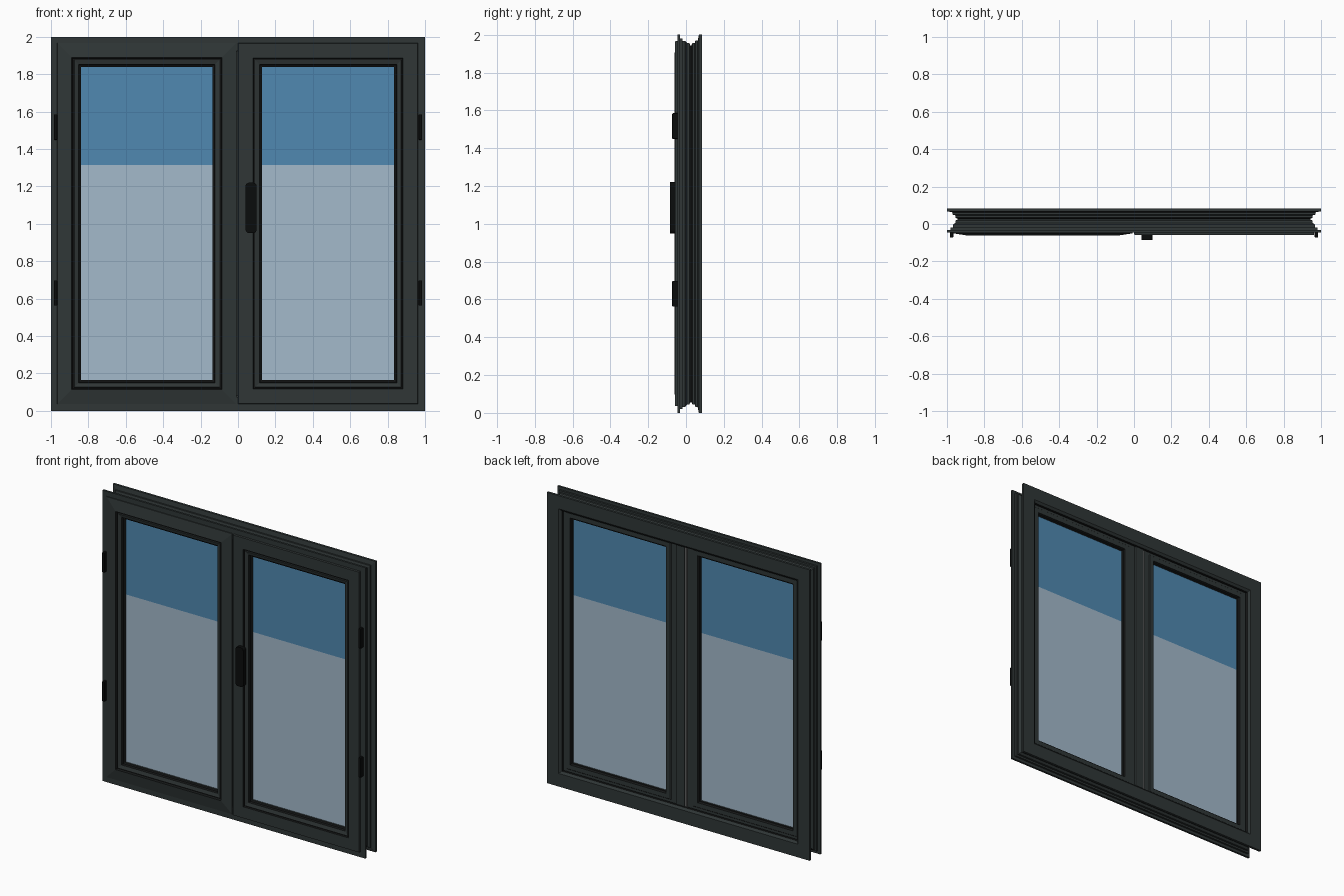
import bpy
import bmesh

if "Cube" in bpy.data.objects:
    bpy.data.objects.remove(bpy.data.objects["Cube"], do_unlink=True)


def material(name, r, g, b):
    m = bpy.data.materials.new(name)
    m.use_nodes = True
    m.diffuse_color = (r, g, b, 1)
    bsdf = m.node_tree.nodes["Principled BSDF"]
    bsdf.inputs["Base Color"].default_value = (r, g, b, 1)
    bsdf.inputs["Roughness"].default_value = 0.6
    return m


ANTHRACITE = material("anthracite frame", 0.029, 0.037, 0.037)
RUBBER = material("black rubber", 0.008, 0.009, 0.009)
BLACK = material("black hardware", 0.003, 0.0035, 0.0035)
UPPER_BLUE = material("upper blue glass", 0.08, 0.25, 0.44)
PALE = material("pale glass", 0.37, 0.49, 0.60)
GREY = material("grey seal", 0.2, 0.2, 0.2)


def finish(bm, name, mats):
    bmesh.ops.recalc_face_normals(bm, faces=bm.faces[:])
    mesh = bpy.data.meshes.new(name)
    bm.to_mesh(mesh)
    bm.free()
    for m in mats:
        mesh.materials.append(m)
    obj = bpy.data.objects.new(name, mesh)
    bpy.context.collection.objects.link(obj)
    return obj


def mitred_ring(name, x0, x1, z0, z1, profile, dark=()):
    """Sweep a closed (inset, y) profile round a rectangle; dark segments are rubber."""
    bm = bmesh.new()
    loops = []
    for d, y in profile:
        corners = ((x0 + d, z0 + d), (x1 - d, z0 + d), (x1 - d, z1 - d), (x0 + d, z1 - d))
        loops.append([bm.verts.new((x, y, z)) for x, z in corners])
    for i, a in enumerate(loops):
        b = loops[(i + 1) % len(loops)]
        for k in range(4):
            n = (k + 1) % 4
            f = bm.faces.new((a[k], a[n], b[n], b[k]))
            f.material_index = int(i in dark)
    return finish(bm, name, [ANTHRACITE, RUBBER])


def box(name, x, y, z, mat, round_y=0.0, soft=0.0):
    """Box from (min, max) ranges, optionally rounding the edges along y."""
    bm = bmesh.new()
    bmesh.ops.create_cube(bm, size=1)
    for v in bm.verts:
        v.co = [r[0] if c < 0 else r[1] for c, r in zip(v.co, (x, y, z))]
    if round_y:
        edges = [e for e in bm.edges
                 if abs(e.verts[0].co.y - e.verts[1].co.y) > 1e-4]
        bmesh.ops.bevel(bm, geom=edges, offset=round_y, segments=5, profile=0.5,
                        affect='EDGES')
    obj = finish(bm, name, [mat])
    if soft:
        mod = obj.modifiers.new("soft edges", 'BEVEL')
        mod.width = soft
        mod.segments = 2
    return obj


# Outer frame: front flange, grooved outer side, back flange, inner rebate
frame_profile = [
    (0, -0.045), (0, -0.031), (0.02, -0.031), (0.02, -0.018), (0.032, -0.018),
    (0.032, -0.004), (0.045, 0.006), (0.045, 0.018), (0.06, 0.026),
    (0.045, 0.034), (0.045, 0.046), (0.03, 0.05), (0.03, 0.062), (0, 0.068),
    (0, 0.084), (0.09, 0.084), (0.105, 0.072), (0.105, 0.055),
    (0.075, 0.055), (0.075, -0.045)]
mitred_ring("outer_frame", -1, 1, 0, 2, frame_profile, dark=(8, 16))

# Sashes share everything but the front face
sash_inner = [
    (0.083, -0.048), (0.09, -0.048), (0.092, -0.054), (0.114, -0.048),
    (0.118, -0.034), (0.128, -0.03), (0.128, 0.036), (0.122, 0.038),
    (0.116, 0.05), (0.085, 0.05), (0.08, 0.044), (0.045, 0.044), (0.045, -0.046)]
left_face = [(0, -0.046), (0.001, -0.05), (0.078, -0.062)]
right_face = [(0, -0.046), (0.002, -0.059), (0.08, -0.059)]
rubber_segments = (2, 3, 6, 7, 9, 10)
Z0, Z1, SPLIT = 0.036, 1.967, 1.315
for side, x0, x1, face in (("right", -0.967, -0.008, left_face),
                           ("left", 0.0, 0.963, right_face)):
    mitred_ring(side + "_sash", x0, x1, Z0, Z1, face + sash_inner, rubber_segments)
    gx = (x0 + 0.12, x1 - 0.12)
    gy = (-0.018, 0.028)
    box(side + "_lower_glass", gx, gy, (Z0 + 0.12, SPLIT), PALE)
    box(side + "_upper_glass", gx, gy, (SPLIT, Z1 - 0.12), UPPER_BLUE)

# Centre meeting stile on the back, with its seal
box("meeting_stile", (-0.058, 0.05), (-0.03, 0.046), (0.08, 1.92), ANTHRACITE)
box("stile_cover", (-0.03, 0.035), (0.045, 0.06), (0.1, 1.9), ANTHRACITE, soft=0.004)
box("stile_seal", (-0.042, -0.032), (0.045, 0.054), (0.1, 1.9), GREY)

# Handle and hinges
box("handle", (0.04, 0.1), (-0.085, -0.056), (0.95, 1.22), BLACK, round_y=0.02)
for side, sign in (("right", -1), ("left", 1)):
    for level, z in (("lower", 0.63), ("upper", 1.517)):
        box(f"{side}_{level}_hinge", sorted((sign * 0.966, sign * 0.985)),
            (-0.073, -0.04), (z - 0.068, z + 0.068), BLACK, soft=0.004)
